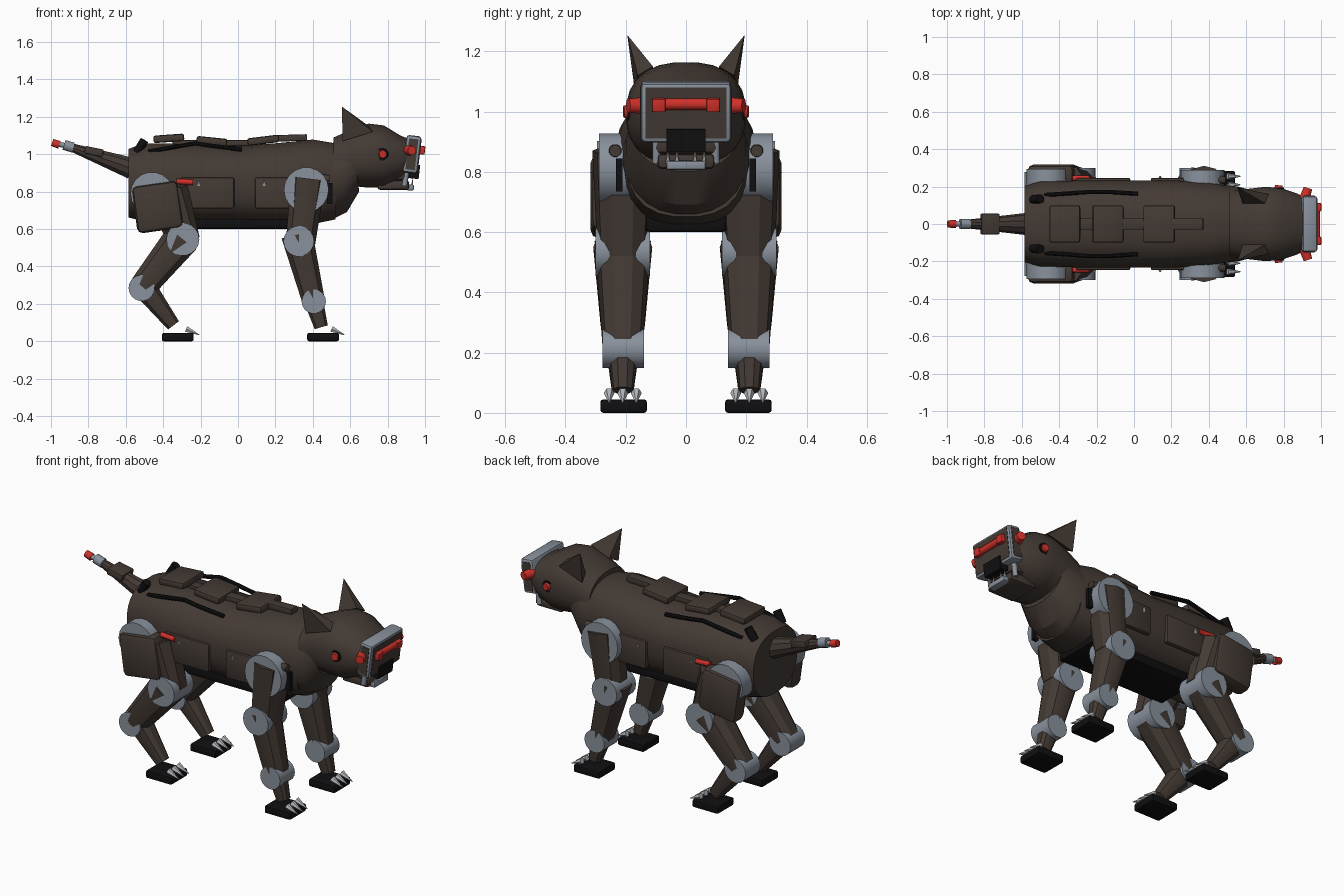
import bpy, bmesh, math
from mathutils import Vector, Matrix

default_cube = bpy.data.objects.get("Cube")
if default_cube:
    bpy.data.objects.remove(default_cube, do_unlink=True)


def material(name, color, roughness=0.6):
    mat = bpy.data.materials.new(name)
    mat.use_nodes = True
    mat.diffuse_color = (*color, 1)
    shader = next(n for n in mat.node_tree.nodes if n.type == 'BSDF_PRINCIPLED')
    shader.inputs["Base Color"].default_value = (*color, 1)
    shader.inputs["Roughness"].default_value = roughness
    return mat


brown = material("dark brown armour", (0.057, 0.042, 0.034))
grey = material("blue grey joint", (0.25, 0.285, 0.335))
black = material("black rubber", (0.005, 0.005, 0.006))
red = material("glowing red", (0.62, 0.03, 0.022))
silver = material("pale steel", (0.5, 0.52, 0.55))
parts = []


def finish(name, bm, mat, mirror):
    """Turn a bmesh into an object, optionally mirrored across the body."""
    bmesh.ops.recalc_face_normals(bm, faces=bm.faces)
    mesh = bpy.data.meshes.new(name)
    bm.to_mesh(mesh)
    bm.free()
    mesh.materials.append(mat)
    obj = bpy.data.objects.new(name, mesh)
    bpy.context.collection.objects.link(obj)
    if mirror:
        mod = obj.modifiers.new("Mirror", 'MIRROR')
        mod.use_axis = (False, True, False)
    parts.append(obj)
    return obj


def loft(name, rings, mat, sides=16, power=2.0, mirror=False):
    """Skin rings of (centre, half axis u, half axis v); power squares the section."""
    bm = bmesh.new()
    loops = []
    for centre, u, v in rings:
        loop = []
        for i in range(sides):
            a = 2 * math.pi * (i + 0.5) / sides
            c, s = math.cos(a), math.sin(a)
            p = Vector(u) * math.copysign(abs(c) ** (2 / power), c)
            q = Vector(v) * math.copysign(abs(s) ** (2 / power), s)
            loop.append(bm.verts.new(Vector(centre) + p + q))
        loops.append(loop)
    for a, b in zip(loops, loops[1:]):
        for i in range(sides):
            j = (i + 1) % sides
            bm.faces.new((a[i], a[j], b[j], b[i]))
    bm.faces.new(loops[0])
    bm.faces.new(loops[-1])
    return finish(name, bm, mat, mirror)


def rod(name, start, end, r0, r1, mat, depth=1.0, sides=12, mirror=False, power=2.0):
    """Tapered rod; depth scales the thickness across the body."""
    start, end = Vector(start), Vector(end)
    way = (end - start).normalized()
    side = Vector((1, 0, 0)) if abs(way.y) > 0.9 else Vector((0, 1, 0))
    u = way.cross(side).normalized()
    v = u.cross(way) * depth
    rings = [(start, u * r0, v * r0), (end, u * r1, v * r1)]
    return loft(name, rings, mat, sides, power, mirror)


def box(name, centre, size, mat, tilt=0.0, bevel=0.0, mirror=False, roll=0.0):
    """Bevelled box, tilted about y and rolled about x."""
    bm = bmesh.new()
    turn = Matrix.Rotation(roll, 4, 'X') @ Matrix.Rotation(tilt, 4, 'Y')
    place = Matrix.Translation(centre) @ turn @ Matrix.Diagonal((*size, 1))
    bmesh.ops.create_cube(bm, size=1, matrix=place)
    if bevel:
        bmesh.ops.bevel(bm, geom=bm.edges[:], offset=bevel, segments=2,
                        profile=0.5, affect='EDGES')
    return finish(name, bm, mat, mirror)


def body_loft(name, sections, mat, power, lean=0.0, sides=24):
    """Loft along x from (x, half width, bottom, top); lean shears the ends."""
    rings = []
    for x, w, low, high in sections:
        h = (high - low) / 2
        rings.append(((x, 0, low + h), (0, w, 0), (lean * h, 0, h)))
    return loft(name, rings, mat, sides, power)


# Torso, neck and head
body_loft("torso", [(-0.585, 0.205, 0.66, 1.03), (-0.5, 0.23, 0.64, 1.06),
                    (-0.2, 0.235, 0.63, 1.055), (0, 0.235, 0.63, 1.045),
                    (0.2, 0.235, 0.625, 1.06), (0.4, 0.225, 0.625, 1.08),
                    (0.52, 0.2, 0.65, 1.06)], brown, 2.5)
box("belly_plate", (0.05, 0, 0.63), (0.7, 0.27, 0.06), black, bevel=0.015)
body_loft("neck_collar", [(0.48, 0.21, 0.65, 1.05), (0.56, 0.2, 0.69, 1.07),
                          (0.63, 0.18, 0.8, 1.1)], brown, 2.2, lean=-0.12)
body_loft("head", [(0.51, 0.18, 0.78, 1.09), (0.6, 0.188, 0.83, 1.13),
                   (0.7, 0.2, 0.82, 1.165), (0.78, 0.195, 0.82, 1.155),
                   (0.87, 0.165, 0.86, 1.1), (0.92, 0.14, 0.9, 1.08)], brown, 2.4)

# Ears: thin pyramids leaning back and outward
ear = bmesh.new()
base = [ear.verts.new(p) for p in ((0.56, 0.17, 1.07), (0.72, 0.16, 1.12),
                                   (0.7, 0.11, 1.15), (0.58, 0.11, 1.1))]
tip = ear.verts.new((0.555, 0.195, 1.255))
ear.faces.new(base)
for i in range(len(base)):
    ear.faces.new((base[i], base[(i + 1) % len(base)], tip))
finish("ears", ear, brown, True)

# Eyes and side lamps
rod("eye_sockets", (0.77, 0.16, 1), (0.77, 0.195, 1), 0.036, 0.034, black, mirror=True)
rod("eyes", (0.77, 0.17, 1), (0.775, 0.207, 1), 0.03, 0.02, red, mirror=True)
rod("side_lamps", (0.91, 0.13, 1.02), (0.93, 0.192, 1.02), 0.03, 0.024, red, mirror=True)

# Visor: grey frame with inset brown panels and a red light bar
lean = 0.12
box("visor_frame", (0.93, 0, 1), (0.08, 0.3, 0.2), grey, lean, 0.015)
box("visor_front_panel", (0.968, 0, 0.996), (0.008, 0.268, 0.17), brown, lean)
box("visor_side_panels", (0.93, 0.149, 1), (0.05, 0.008, 0.165), brown, lean, mirror=True)
rod("visor_light_bar", (0.976, -0.112, 1.025), (0.976, 0.112, 1.025), 0.02, 0.02, red)
box("light_bar_ends", (0.98, 0.09, 1.022), (0.04, 0.045, 0.045), red, lean, 0.006, True)

# Muzzle and lower jaw
box("nose_block", (0.935, 0, 0.908), (0.07, 0.13, 0.075), black, lean)
box("muzzle", (0.86, 0, 0.9), (0.11, 0.22, 0.08), brown, bevel=0.02)
box("lower_jaw", (0.83, 0, 0.835), (0.17, 0.19, 0.05), brown, bevel=0.014)
box("jaw_tip", (0.92, 0, 0.822), (0.04, 0.13, 0.03), grey, bevel=0.006)
rod("jaw_pistons", (0.89, 0.098, 0.83), (0.9, 0.098, 0.9), 0.014, 0.014, grey, mirror=True)
for y in (0.03, 0.06):
    rod("lower_teeth", (0.93, y, 0.83), (0.935, y, 0.87), 0.008, 0.001, silver,
        sides=6, mirror=True)

# Tail
rod("tail_base", (-0.57, 0, 0.925), (-0.9, 0, 1.04), 0.06, 0.022, brown, sides=10)
box("tail_plate", (-0.77, 0, 1.015), (0.1, 0.11, 0.04), brown, 0.2, 0.006)
rod("tail_joint", (-0.88, 0, 1.035), (-0.93, 0, 1.05), 0.028, 0.028, grey)
rod("tail_link", (-0.92, 0, 1.045), (-0.965, 0, 1.055), 0.014, 0.014, grey)
rod("tail_light", (-0.955, 0, 1.05), (-0.994, 0, 1.063), 0.022, 0.02, red)

# Back armour
for x, z, length, tilt in ((-0.37, 1.085, 0.165, -0.07), (-0.14, 1.07, 0.165, 0.1),
                           (0.135, 1.075, 0.17, -0.12)):
    box("back_plate", (x, 0, z), (length, 0.2, 0.04), brown, tilt, 0.012)
box("spine_ridge", (0.28, 0, 1.087), (0.18, 0.06, 0.035), brown, -0.03, 0.006)
box("spine_link", (-0.1, 0, 1.06), (0.5, 0.06, 0.03), brown, 0, 0.006)

# Hoses along the back, with rear ports
hose = [(-0.48, 0.155, 1.015), (-0.23, 0.172, 1.058), (-0.14, 0.172, 1.045),
        (0.02, 0.162, 1.025)]
for a, b in zip(hose, hose[1:]):
    rod("back_hose", a, b, 0.012, 0.012, black, sides=8, mirror=True)
rod("rear_ports", (-0.54, 0.13, 1.01), (-0.5, 0.135, 1.075), 0.024, 0.024, black, mirror=True)

# Flank panels with small fins and marker lights
for x, length in ((-0.165, 0.29), (0.22, 0.26)):
    box("flank_panel", (x, 0.232, 0.793), (length, 0.03, 0.165), brown, 0, 0.01, True)
for x in (-0.21, 0.14):
    rod("flank_fin", (x, 0.24, 0.835), (x, 0.256, 0.855), 0.012, 0.003, silver,
        sides=4, mirror=True)
rod("flank_light", (-0.33, 0.245, 0.855), (-0.24, 0.245, 0.85), 0.015, 0.015, red, mirror=True)

LEG_Y = 0.21


def joint(name, x, z, radius, inner, outer):
    rod(name, (x, inner, z), (x, outer, z), radius, radius, grey, sides=18, mirror=True)


def limb(name, start, end, r0, r1, depth):
    (x0, z0), (x1, z1) = start, end
    rod(name, (x0, LEG_Y, z0), (x1, LEG_Y, z1), r0, r1, brown, depth, 10, True, 2.4)


def foot(name, x):
    box(name + "_foot", (x, LEG_Y - 0.003, 0.0225), (0.17, 0.155, 0.045), black, 0, 0.01, True)
    for offset in (-0.045, 0, 0.045):
        y = LEG_Y + offset
        rod(name + "_claw", (x + 0.045, y, 0.066), (x + 0.115, y, 0.034), 0.018, 0.002,
            silver, sides=6, mirror=True)


# Front legs
joint("shoulder_joint", 0.365, 0.81, 0.12, 0.17, 0.288)
limb("front_upper_leg", (0.375, 0.87), (0.335, 0.53), 0.098, 0.082, 1.03)
joint("elbow_joint", 0.325, 0.535, 0.082, 0.12, 0.3)
limb("front_lower_leg", (0.315, 0.57), (0.408, 0.2), 0.088, 0.062, 1.06)
joint("front_ankle_joint", 0.405, 0.213, 0.065, 0.14, 0.278)
limb("front_ankle", (0.4, 0.23), (0.445, 0.075), 0.055, 0.038, 0.95)
foot("front", 0.455)
box("shoulder_vents", (0.49, 0.222, 0.79), (0.03, 0.022, 0.11), black, mirror=True)
rod("shoulder_studs", (0.42, 0.235, 0.87), (0.49, 0.235, 0.87), 0.024, 0.02, brown, mirror=True)

# Hind legs
joint("hip_joint", -0.46, 0.79, 0.115, 0.17, 0.295)
box("hip_armour", (-0.43, 0.265, 0.718), (0.25, 0.105, 0.255), brown, -0.14, 0.03, True)
limb("hind_upper_leg", (-0.38, 0.8), (-0.285, 0.53), 0.12, 0.088, 0.9)
joint("knee_joint", -0.295, 0.545, 0.088, 0.12, 0.3)
limb("hind_lower_leg", (-0.3, 0.55), (-0.51, 0.29), 0.1, 0.075, 0.98)
joint("hock_joint", -0.515, 0.285, 0.07, 0.14, 0.278)
limb("hind_ankle", (-0.51, 0.3), (-0.345, 0.085), 0.068, 0.038, 1.0)
foot("hind", -0.322)

# Smooth shading with sharp edges kept
bpy.ops.object.select_all(action='DESELECT')
for part in parts:
    part.select_set(True)
bpy.context.view_layer.objects.active = parts[0]
bpy.ops.object.shade_smooth_by_angle(angle=math.radians(32))
